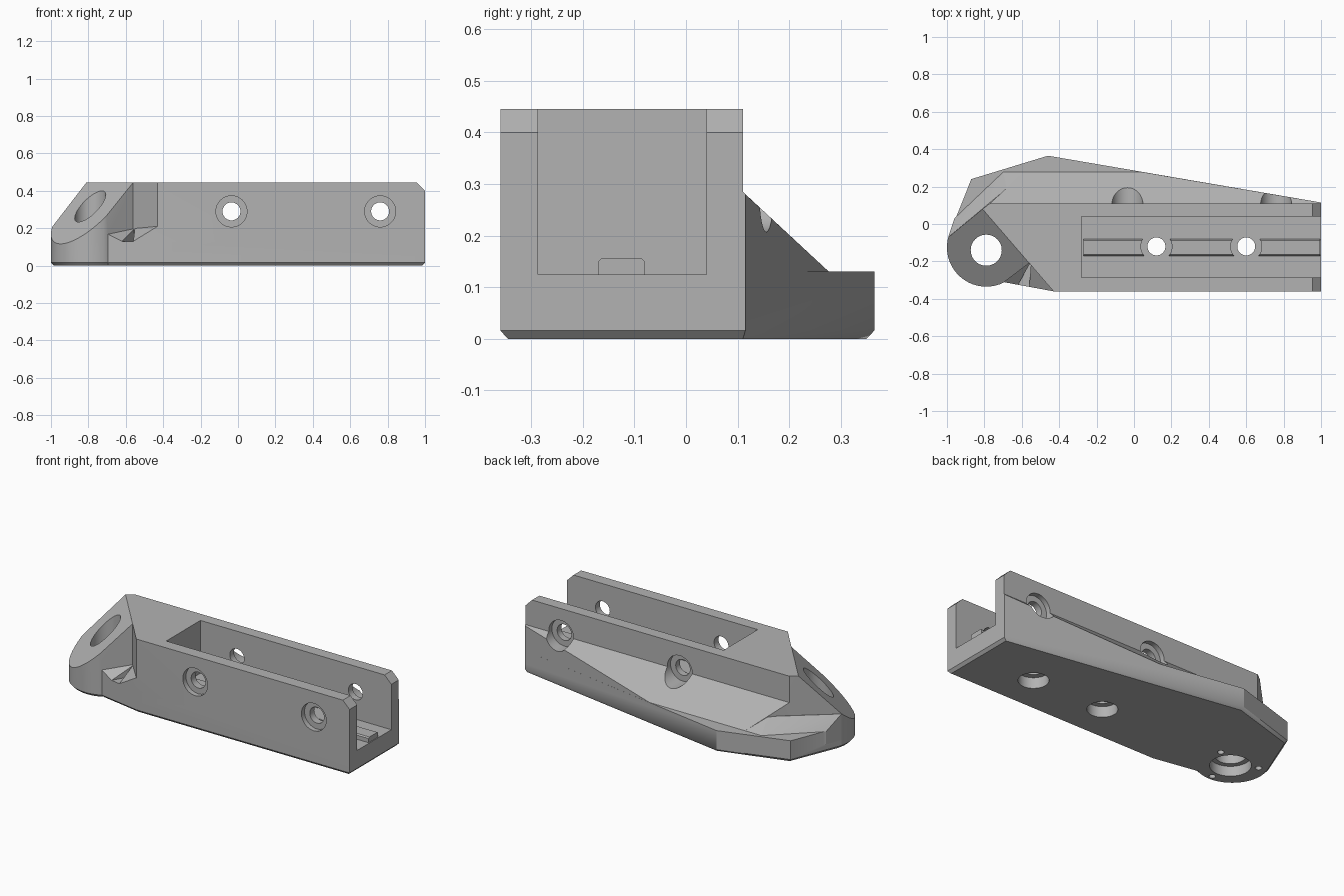
import bpy, bmesh, math
from mathutils import Matrix

if "Cube" in bpy.data.objects:
    bpy.data.objects.remove(bpy.data.objects["Cube"], do_unlink=True)

grey = bpy.data.materials.new("plain grey")
grey.use_nodes = True
grey.diffuse_color = (0.45, 0.45, 0.45, 1)
grey.node_tree.nodes["Principled BSDF"].inputs["Base Color"].default_value = (0.45, 0.45, 0.45, 1)


def finish(bm, name):
    bmesh.ops.recalc_face_normals(bm, faces=bm.faces)
    mesh = bpy.data.meshes.new(name)
    bm.to_mesh(mesh)
    bm.free()
    mesh.materials.append(grey)
    obj = bpy.data.objects.new(name, mesh)
    bpy.context.collection.objects.link(obj)
    return obj


def hull(name, points):
    """Solid convex block around the given points."""
    bm = bmesh.new()
    for p in points:
        bm.verts.new(p)
    res = bmesh.ops.convex_hull(bm, input=bm.verts)
    inner = [g for g in res["geom_interior"] if isinstance(g, bmesh.types.BMVert)]
    bmesh.ops.delete(bm, geom=inner, context="VERTS")
    bmesh.ops.dissolve_limit(bm, angle_limit=0.01, verts=bm.verts, edges=bm.edges)
    return finish(bm, name)


def layer(outline, z):
    return [(x, y, z) for x, y in outline]


def shrunk(outline, gap):
    """Outline pulled toward its middle, for the bottom chamfer."""
    xs, ys = zip(*outline)
    cx, cy = (min(xs) + max(xs)) / 2, (min(ys) + max(ys)) / 2
    sx, sy = 1 - 2 * gap / (max(xs) - min(xs)), 1 - 2 * gap / (max(ys) - min(ys))
    return [(cx + (x - cx) * sx, cy + (y - cy) * sy) for x, y in outline]


def box(name, x0, x1, y0, y1, z0, z1):
    return hull(name, [(x, y, z) for x in (x0, x1) for y in (y0, y1) for z in (z0, z1)])


def cylinder(name, radius, start, end, axis, a, b):
    """Cylinder along z at x=a, y=b, or along y at x=a, z=b."""
    bm = bmesh.new()
    bmesh.ops.create_cone(bm, cap_ends=True, segments=48, radius1=radius,
                          radius2=radius, depth=end - start)
    mid = (start + end) / 2
    if axis == "Y":
        bm.transform(Matrix.Translation((a, mid, b)) @ Matrix.Rotation(math.pi / 2, 4, "X"))
    else:
        bm.transform(Matrix.Translation((a, b, mid)))
    return finish(bm, name)


def combine(target, other, operation):
    mod = target.modifiers.new("join", "BOOLEAN")
    mod.operation, mod.object, mod.solver = operation, other, "EXACT"
    bpy.context.view_layer.objects.active = target
    bpy.ops.object.modifier_apply(modifier=mod.name)
    bpy.data.objects.remove(other, do_unlink=True)


TOP = 0.445
hx, hy = -0.79, -0.14      # pivot hole

# Base plate with chamfered bottom
plate = [(-0.43, -0.36), (1, -0.36), (1, 0.115), (-0.46, 0.365),
         (-0.87, 0.24), (-0.993, -0.07), (-0.7, -0.31)]
part = hull("clamp_body", layer(plate, 0.13) + layer(plate, 0.016)
            + layer(shrunk(plate, 0.015), 0))

# Main block with sloped end corners on top
block = [(-0.43, -0.36), (1, -0.36), (1, 0.11), (-0.77, 0.11), (-0.81, 0.08)]
roof = [(0.955 if x == 1 else x, y) for x, y in block]
combine(part, hull("block", layer(block, 0.05) + layer(block, 0.4) + layer(roof, TOP)), "UNION")

# Rounded knuckle under a 45 degree plane
arc = [(hx + 0.21 * math.cos(math.radians(t)), -0.125 + 0.21 * math.sin(math.radians(t)))
       for t in range(165, 296, 5)]
edge = [(-0.81, 0.08), (-0.56, -0.209)]
inside = [(-0.7, 0.08), (-0.5, -0.15)]
knuckle = arc + edge + inside


def slope(x, y):
    return min(TOP, TOP - (x + 0.81) * -0.757 - (y - 0.08) * -0.653)


points = [(x, y, slope(x, y)) for x, y in arc + edge] + layer(inside, 0.44)
points += layer(knuckle, 0.016) + layer(shrunk(knuckle, 0.015), 0)
combine(part, hull("knuckle", points), "UNION")

# Back gusset, and the sloped band that wraps the corner
gusset = [(-0.77, 0.11, 0.285), (1, 0.11, 0.285), (1, 0.115, 0.28), (0.05, 0.277, 0.13),
          (-0.59, 0.277, 0.13), (-0.68, 0.19, 0.207)]
low = [(x, y, 0.05) for x, y, z in gusset] + [(-0.6, 0, 0.05), (0.9, 0, 0.05)]
combine(part, hull("gusset", gusset + low + [(-0.6, 0, 0.2), (0.9, 0, 0.2)]), "UNION")
band = [(-0.993, -0.07, 0.207), (-0.68, 0.19, 0.207), (-0.59, 0.277, 0.13),
        (-0.7, 0.277, 0.13), (-0.96, 0.03, 0.13), (-0.7, 0.1, 0.207)]
combine(part, hull("band", band + [(x, y, 0.05) for x, y, z in band]), "UNION")

# Small ramps in the front notch
for ramp in ([(-0.7, -0.31, 0.17), (-0.62, -0.325, 0.13), (-0.55, -0.2, 0.2), (-0.7, -0.25, 0.17)],
             [(-0.43, -0.36, 0.21), (-0.56, -0.336, 0.13), (-0.55, -0.2, 0.21), (-0.4, -0.3, 0.21)]):
    combine(part, hull("ramp", ramp + [(x, y, 0.06) for x, y, z in ramp]), "UNION")

# Open channel with a raised rail along its floor
combine(part, box("channel", -0.28, 1.1, -0.287, 0.04, 0.125, 0.6), "DIFFERENCE")
rail = [(-0.17, 0.1), (-0.17, 0.15), (-0.163, 0.157), (-0.087, 0.157), (-0.08, 0.15), (-0.08, 0.1)]
combine(part, hull("rail", [(x, y, z) for x in (-0.27, 0.995) for y, z in rail]), "UNION")

# Floor screw holes: rail gap, through hole, counterbore below
for x in (0.12, 0.6):
    for r, z0, z1 in ((0.083, 0.125, 0.3), (0.048, -0.1, 0.3), (0.083, -0.1, 0.065)):
        combine(part, cylinder("hole", r, z0, z1, "Z", x, -0.12), "DIFFERENCE")

# Cross screw holes with counterbores on both sides
for x in (-0.035, 0.76):
    for r, y0, y1 in ((0.048, -0.5, 0.5), (0.083, -0.5, -0.33), (0.083, 0.08, 0.5)):
        combine(part, cylinder("hole", r, y0, y1, "Y", x, 0.29), "DIFFERENCE")

# Pivot hole, its recess and three small pin holes below
combine(part, cylinder("hole", 0.083, -0.1, 0.6, "Z", hx, hy), "DIFFERENCE")
combine(part, cylinder("hole", 0.112, -0.1, 0.06, "Z", hx, hy), "DIFFERENCE")
for t in (30, 150, 270):
    a = math.radians(t)
    combine(part, cylinder("hole", 0.018, -0.1, 0.08, "Z", hx + 0.152 * math.cos(a),
                           hy + 0.152 * math.sin(a)), "DIFFERENCE")

bpy.ops.object.select_all(action="DESELECT")
part.select_set(True)
bpy.context.view_layer.objects.active = part
bpy.ops.object.shade_smooth_by_angle(angle=math.radians(25))
